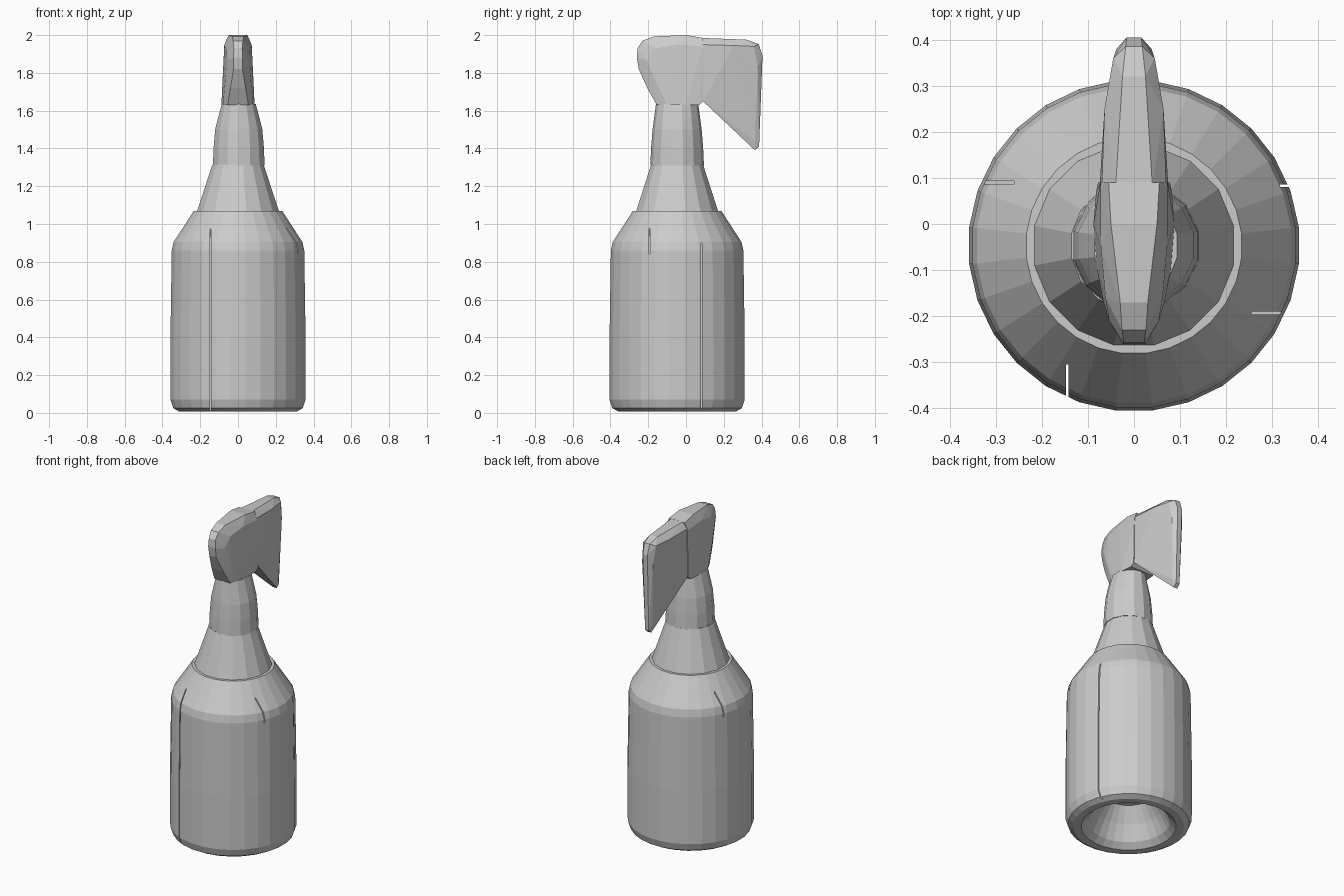
import bpy, bmesh, math

if "Cube" in bpy.data.objects:
    bpy.data.objects.remove(bpy.data.objects["Cube"])

GREY = (0.6, 0.6, 0.6, 1)
grey = bpy.data.materials.new("plain grey")
grey.use_nodes = True
grey.diffuse_color = GREY
grey.node_tree.nodes["Principled BSDF"].inputs["Base Color"].default_value = GREY

AXIS_Y = -0.047  # the bottle axis sits slightly forward of the origin


def finish(name, bm):
    bmesh.ops.recalc_face_normals(bm, faces=bm.faces)
    mesh = bpy.data.meshes.new(name)
    bm.to_mesh(mesh)
    bm.free()
    mesh.materials.append(grey)
    ob = bpy.data.objects.new(name, mesh)
    bpy.context.collection.objects.link(ob)
    return ob


def lathe(name, profile, sides, x=0.0):
    """Closed turned solid; each profile row is (x radius, y radius, height)."""
    bm = bmesh.new()
    rings = []
    for rx, ry, z in profile:
        ring = []
        for i in range(sides):
            a = math.tau * (i + 0.5) / sides
            ring.append(bm.verts.new((x + rx * math.cos(a), AXIS_Y + ry * math.sin(a), z)))
        rings.append(ring)
    for low, high in zip(rings, rings[1:]):
        for i in range(sides):
            j = (i + 1) % sides
            bm.faces.new((low[i], low[j], high[j], high[i]))
    bm.faces.new(rings[0])
    bm.faces.new(rings[-1])
    return finish(name, bm)


def mirrored_hull(name, points):
    """Convex solid from (y, z, half width) points mirrored across x."""
    bm = bmesh.new()
    for y, z, w in points:
        for side in (-1, 1):
            bm.verts.new((side * w, y, z))
    out = bmesh.ops.convex_hull(bm, input=bm.verts)
    loose = [v for v in bm.verts if not v.link_faces]
    bmesh.ops.delete(bm, geom=loose, context="VERTS")
    return finish(name, bm)


# Bottle body with a deep hollow underneath
body_rows = [(0.13, 0.22), (0.19, 0.13), (0.235, 0.04), (0.27, 0.008), (0.315, 0.008),
             (0.345, 0.025), (0.36, 0.07), (0.36, 0.4), (0.353, 0.86), (0.343, 0.905),
             (0.235, 1.07)]
body = lathe("bottle_body", [(r, r, z) for r, z in body_rows], 28)

# Shallow seams in the wall: (centre x, centre y, size x, size y, low z, high z)
seams = [(-0.145, -0.42, 0.006, 0.23, 0.0, 1.1),
         (0.36, 0.083, 0.12, 0.006, 0.0, 0.9),
         (0.33, -0.193, 0.15, 0.006, 0.84, 1.1),
         (-0.33, 0.09, 0.14, 0.006, 0.84, 1.1)]
bm = bmesh.new()
for x, y, sx, sy, low, high in seams:
    cube = bmesh.ops.create_cube(bm, size=1)["verts"]
    bmesh.ops.scale(bm, vec=(sx, sy, high - low), verts=cube)
    bmesh.ops.translate(bm, vec=(x, y, (low + high) / 2), verts=cube)
cutter = finish("seam_cutter", bm)
cutter.hide_render = True
cutter.hide_viewport = True
cutter.display_type = "WIRE"
cut = body.modifiers.new("seams", "BOOLEAN")
cut.operation = "DIFFERENCE"
cut.solver = "EXACT"
cut.object = cutter

# Tapered collar and neck
lathe("collar", [(0.222, 0.222, 1.065), (0.138, 0.14, 1.315)], 16)
lathe("neck", [(0.14, 0.142, 1.31), (0.137, 0.138, 1.4), (0.128, 0.13, 1.5),
               (0.113, 0.122, 1.56), (0.092, 0.112, 1.635)], 14, 0.004)

# Rounded spray head
mirrored_hull("spray_head", [
    (-0.155, 1.63, 0.055), (-0.1, 1.63, 0.08), (0.0, 1.63, 0.088), (0.07, 1.63, 0.082),
    (0.09, 1.65, 0.078), (-0.205, 1.72, 0.04), (-0.25, 1.82, 0.024), (-0.26, 1.88, 0.025),
    (-0.257, 1.93, 0.022), (-0.23, 1.97, 0.026), (-0.17, 1.993, 0.03), (0.0, 2.0, 0.05),
    (0.09, 1.985, 0.055), (0.09, 1.94, 0.073), (-0.05, 1.95, 0.072), (-0.16, 1.93, 0.062),
    (-0.21, 1.87, 0.054), (-0.17, 1.78, 0.066)])

# Wedge-shaped trigger hanging at the back
mirrored_hull("trigger", [
    (0.08, 1.985, 0.04), (0.08, 1.95, 0.07), (0.09, 1.65, 0.074), (0.12, 1.635, 0.055),
    (0.25, 1.945, 0.064), (0.32, 1.976, 0.025), (0.36, 1.94, 0.045), (0.385, 1.953, 0.018),
    (0.405, 1.89, 0.016), (0.38, 1.83, 0.038), (0.387, 1.41, 0.012), (0.365, 1.39, 0.014),
    (0.365, 1.44, 0.024)])
